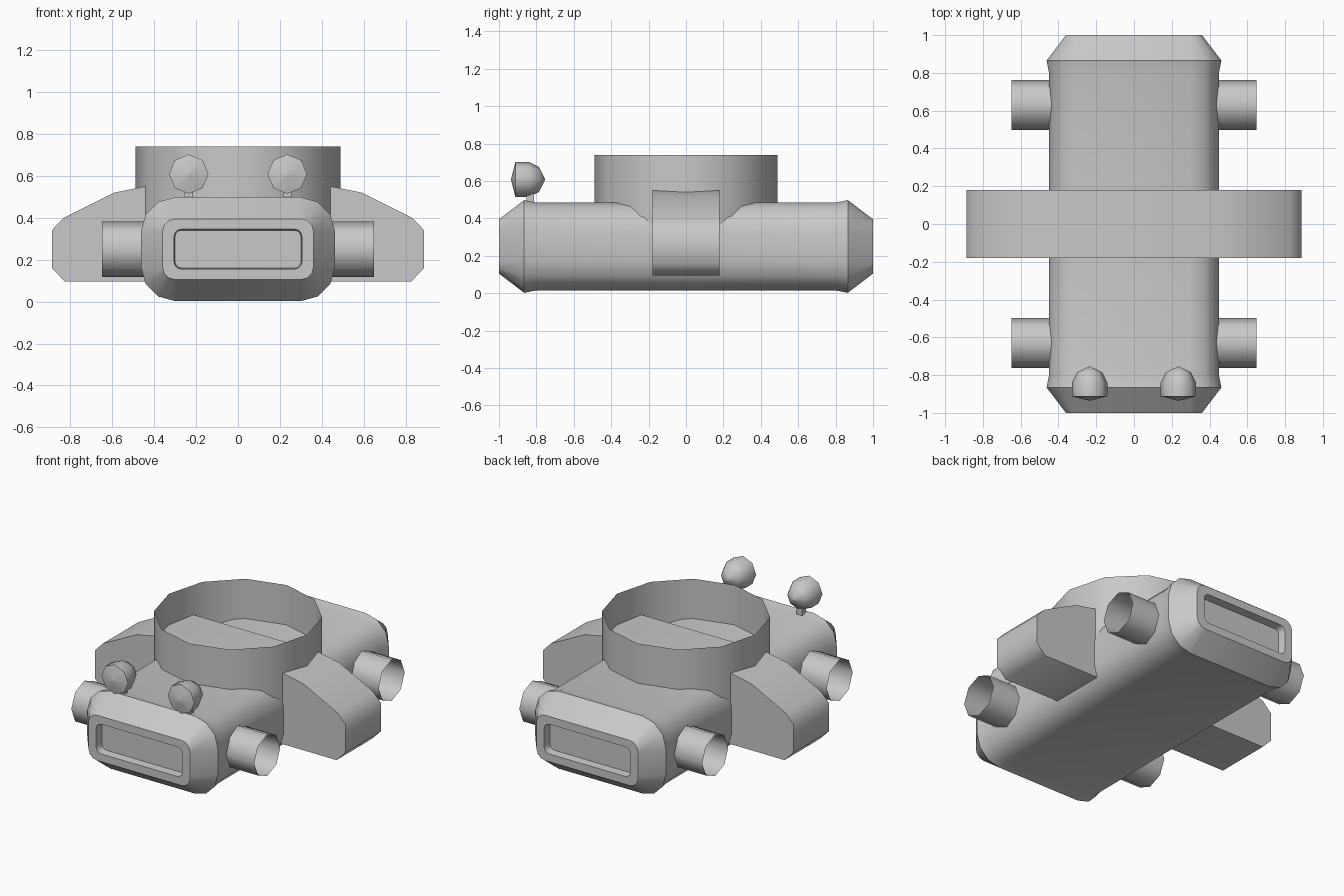
import bpy
import math

default = bpy.data.objects.get("Cube")
if default:
    bpy.data.objects.remove(default, do_unlink=True)

grey = bpy.data.materials.new("plain_grey")
grey.use_nodes = True
colour = (0.58, 0.58, 0.58, 1)
grey.diffuse_color = colour
grey.node_tree.nodes["Principled BSDF"].inputs["Base Color"].default_value = colour


def loft(name, rings, cap_start=True, cap_end=True, angle=40):
    """Skin a list of equal-length point rings, with optional end caps."""
    n = len(rings[0])
    verts = [p for ring in rings for p in ring]
    faces = []
    for r in range(len(rings) - 1):
        for i in range(n):
            j = (i + 1) % n
            faces.append((r * n + i, r * n + j, (r + 1) * n + j, (r + 1) * n + i))
    if cap_start:
        faces.append(tuple(reversed(range(n))))
    if cap_end:
        faces.append(tuple(range(len(verts) - n, len(verts))))
    mesh = bpy.data.meshes.new(name)
    mesh.from_pydata(verts, [], faces)
    mesh.materials.append(grey)
    obj = bpy.data.objects.new(name, mesh)
    bpy.context.collection.objects.link(obj)
    bpy.ops.object.select_all(action="DESELECT")
    obj.select_set(True)
    bpy.context.view_layer.objects.active = obj
    bpy.ops.object.mode_set(mode="EDIT")
    bpy.ops.mesh.select_all(action="SELECT")
    bpy.ops.mesh.normals_make_consistent(inside=False)
    bpy.ops.object.mode_set(mode="OBJECT")
    bpy.ops.object.shade_smooth_by_angle(angle=math.radians(angle))
    return obj


def circle(radius, sides):
    steps = [2 * math.pi * i / sides for i in range(sides)]
    return [(radius * math.cos(a), radius * math.sin(a)) for a in steps]


def rounded_section(y, hw, hh, r, segments=3):
    """Rounded rectangle across the body at a given depth."""
    ring = []
    for k, (sx, sz) in enumerate([(1, 1), (-1, 1), (-1, -1), (1, -1)]):
        for s in range(segments + 1):
            a = math.pi / 2 * (k + s / segments)
            ring.append((sx * (hw - r) + r * math.cos(a), y,
                         0.25 + sz * (hh - r) + r * math.sin(a)))
    return ring


# Body: long rounded hull, flared collars and a recessed panel at each end
half = [(-0.95, 0.30, 0.09, 0.03), (-1.0, 0.305, 0.095, 0.035),
        (-1.0, 0.36, 0.145, 0.06), (-0.865, 0.463, 0.248, 0.165),
        (-0.8, 0.45, 0.235, 0.155)]
stations = half + [(-y, w, h, r) for y, w, h, r in reversed(half)]
loft("body", [rounded_section(*s) for s in stations])

# Open twelve-sided collar on top
loft("top_ring", [[(x, y, z) for x, y in circle(0.49, 12)] for z in (0.3, 0.74)],
     cap_start=False, cap_end=False)

# Cross slab whose ends form the side wings
side = [(0.44, 0.55), (0.59, 0.52), (0.83, 0.40), (0.888, 0.34),
        (0.888, 0.16), (0.825, 0.095)]
profile = side + [(-x, z) for x, z in reversed(side)]
loft("cross_slab", [[(x, y, z) for x, z in profile] for y in (-0.18, 0.18)], angle=50)

# Open eight-sided side pipes
for sx, side_name in ((1, "left"), (-1, "right")):
    for cy, end_name in ((-0.63, "front"), (0.63, "back")):
        loft(f"{end_name}_{side_name}_pipe",
             [[(sx * x, cy + a, 0.25 + b) for a, b in circle(0.132, 8)]
              for x in (0.38, 0.648)],
             cap_start=False, cap_end=False, angle=50)

    # Headlamp: shallow front cone, short barrel and rounded back
    cx = sx * 0.235
    shape = [(-0.935, 0.004), (-0.912, 0.094), (-0.84, 0.094),
             (-0.785, 0.066), (-0.755, 0.004)]
    loft(f"{side_name}_headlamp",
         [[(cx + a, y, 0.608 + b) for a, b in circle(r, 8)] for y, r in shape],
         angle=48)

    # Headlamp stalk
    w = 0.02
    loft(f"{side_name}_lamp_stalk",
         [[(cx + a * w, -0.832 + b * w, z)
           for a, b in ((1, 1), (-1, 1), (-1, -1), (1, -1))] for z in (0.46, 0.54)])
